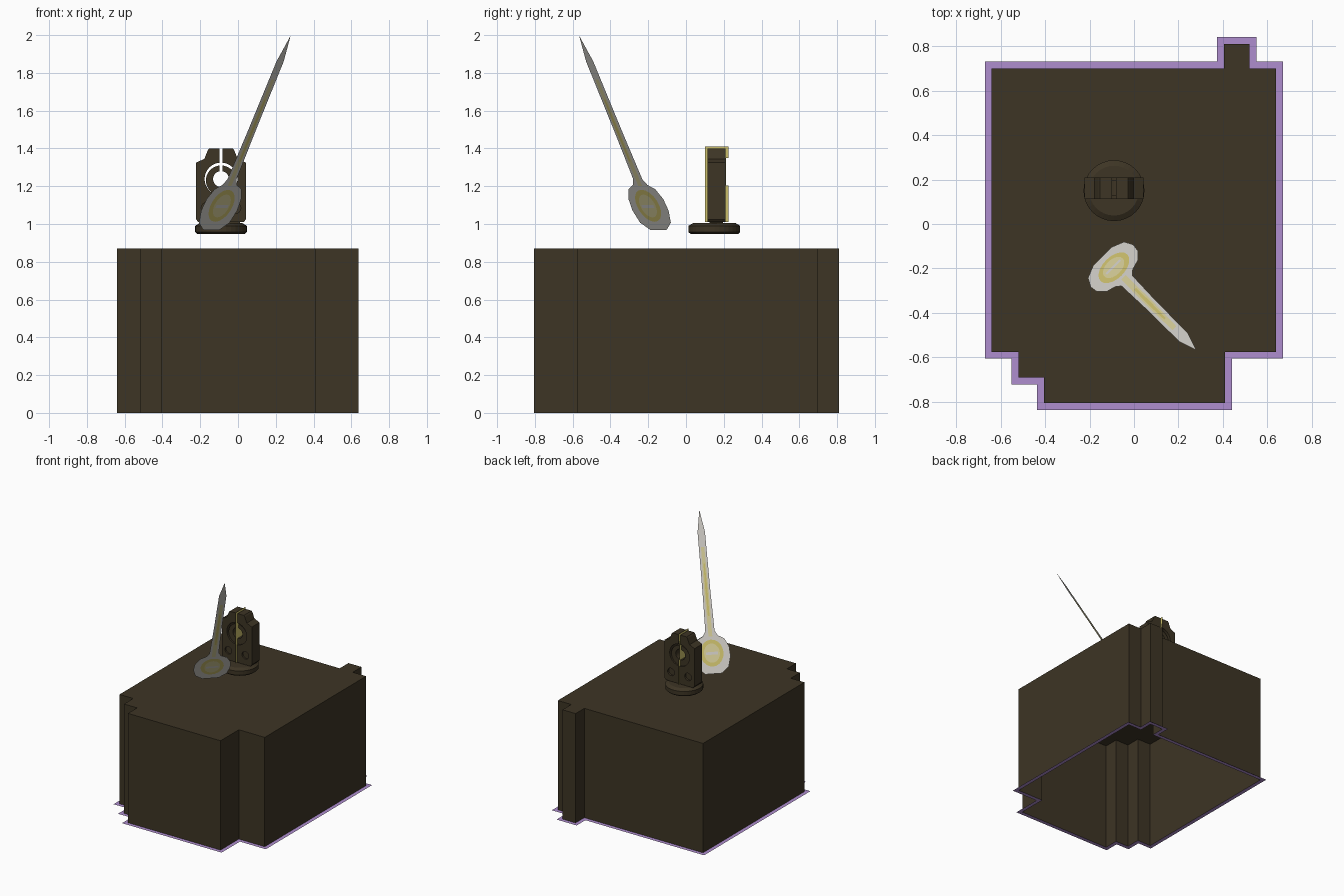
import bpy, bmesh, math
from mathutils import Vector, Matrix

if "Cube" in bpy.data.objects:
    bpy.data.objects.remove(bpy.data.objects["Cube"])


def material(name, rgb):
    m = bpy.data.materials.new(name)
    m.diffuse_color = (*rgb, 1)
    m.use_nodes = True
    m.node_tree.nodes["Principled BSDF"].inputs["Base Color"].default_value = m.diffuse_color
    return m


BROWN = material("dark brown", (0.047, 0.035, 0.018))
PURPLE = material("soft purple", (0.43, 0.27, 0.62))
GREY = material("warm light grey", (0.62, 0.60, 0.56))
PALE = material("pale yellow", (0.66, 0.60, 0.31))
YELLOW = material("yellow", (0.60, 0.52, 0.15))


def mesh_object(name, verts, faces, mat):
    me = bpy.data.meshes.new(name)
    me.from_pydata([tuple(v) for v in verts], [], faces)
    me.update()
    me.materials.append(mat)
    ob = bpy.data.objects.new(name, me)
    bpy.context.collection.objects.link(ob)
    return ob


def prism_y(name, profile, y0, y1, mat=BROWN):
    """Extrude an (x, z) outline along y."""
    n = len(profile)
    verts = [(x, y0, z) for x, z in profile] + [(x, y1, z) for x, z in profile]
    faces = [tuple(range(n)), tuple(reversed(range(n, 2 * n)))]
    faces += [(i, i + n, (i + 1) % n + n, (i + 1) % n) for i in range(n)]
    ob = mesh_object(name, verts, faces, mat)
    bm = bmesh.new()
    bm.from_mesh(ob.data)
    bmesh.ops.recalc_face_normals(bm, faces=bm.faces)
    bm.to_mesh(ob.data)
    bm.free()
    return ob


def circle(cx, cz, r, n=32, rz=None):
    return [(cx + r * math.cos(math.tau * i / n), cz + (rz or r) * math.sin(math.tau * i / n))
            for i in range(n)]


def cut(ob, cutter):
    """Subtract the cutter, apply, and remove it."""
    mod = ob.modifiers.new("cut", 'BOOLEAN')
    mod.operation, mod.solver, mod.object = 'DIFFERENCE', 'EXACT', cutter
    bpy.context.view_layer.update()
    dg = bpy.context.evaluated_depsgraph_get()
    new = bpy.data.meshes.new_from_object(ob.evaluated_get(dg))
    ob.modifiers.clear()
    ob.data = new
    bpy.data.objects.remove(cutter)


# Stepped body: walls and top, open underneath
foot = [(-.64, -.575), (-.52, -.575), (-.52, -.69), (-.405, -.69), (-.405, -.805),
        (.41, -.805), (.41, -.575), (.638, -.575), (.638, .70), (.52, .70),
        (.52, .81), (.405, .81), (.405, .70), (-.64, .70)]
N, H = len(foot), 0.87
mesh_object("body", [(x, y, 0) for x, y in foot] + [(x, y, H) for x, y in foot],
            [(i, (i + 1) % N, (i + 1) % N + N, i + N) for i in range(N)]
            + [tuple(range(N, 2 * N))], BROWN)

# Flat border on the ground, a mitred offset of the footprint
outer = []
for i, p in enumerate(foot):
    p, a, b = Vector(p), Vector(foot[i - 1]), Vector(foot[(i + 1) % N])
    d1, d2 = (p - a).normalized(), (b - p).normalized()
    outer.append(p + 0.031 * Vector((d1.y + d2.y, -d1.x - d2.x)))
mesh_object("ground_border", [(x, y, 0) for x, y in foot] + [(v.x, v.y, 0) for v in outer],
            [(i, i + N, (i + 1) % N + N, (i + 1) % N) for i in range(N)], PURPLE)

# Round base of the clamp, chamfered at both rims
CX, CY = -0.09, 0.15
rings = [(.125, .947), (.137, .957), (.137, .99), (.112, 1.005)]
S = 32
verts = [(CX + r * math.cos(math.tau * i / S), CY + r * math.sin(math.tau * i / S), z)
         for r, z in rings for i in range(S)]
faces = [(k * S + i, k * S + (i + 1) % S, (k + 1) * S + (i + 1) % S, (k + 1) * S + i)
         for k in range(3) for i in range(S)]
faces += [tuple(reversed(range(S))), tuple(range(3 * S, 4 * S))]
mesh_object("clamp_base", verts, faces, BROWN)
prism_y("clamp_foot", [(CX - .1, 1.0), (CX + .1, 1.0), (CX + .1, 1.03), (CX - .1, 1.03)],
        .125, .195)

# Clamp block with bore, slot and bolt recesses
Y0, Y1, BZ = 0.113, 0.21, 1.238
half = [(.12, 1.01), (.132, 1.025), (.132, 1.325), (.088, 1.345), (.07, 1.39), (.062, 1.40)]
block = prism_y("clamp_block", [(CX + x, z) for x, z in half]
                + [(CX - x, z) for x, z in reversed(half)], Y0, Y1)
cut(block, prism_y("bore_cutter", circle(CX, BZ, .087), 0, .4))


def slot():
    return prism_y("slot_cutter", [(CX - .008, BZ), (CX + .008, BZ),
                                   (CX + .008, 1.5), (CX - .008, 1.5)], 0, .4)


cut(block, slot())
for sx in (-1, 1):
    for ya, yb in ((0, Y0 + .015), (Y1 - .015, .4)):
        cut(block, prism_y("bolt_cutter", circle(CX + sx * .075, 1.085, .03, 16), ya, yb))

# Ring inside the bore
ring = prism_y("clamp_ring", circle(CX, BZ - .008, .08), Y0 + .012, Y1 - .012)
cut(ring, prism_y("hole_cutter", circle(CX, BZ, .042), 0, .4))
cut(ring, slot())

# Thin yellow sheet standing in the slot
sheet = [(.10, 1.01), (.224, 1.01), (.224, 1.205), (.212, 1.205), (.212, 1.35),
         (.224, 1.35), (.224, 1.41), (.10, 1.41)]
mesh_object("slot_sheet", [(CX, y, z) for y, z in sheet], [tuple(range(8))], YELLOW)

# Tilted flat spike with a rounded foot: s runs across, t along the spike
W = Vector((1, 1, 0)).normalized()
U = Vector((math.sqrt(.125), -math.sqrt(.125), math.sqrt(.75)))
NRM = W.cross(U)
ORIGIN = W * -0.203 + Vector((.002, -.002, .968))


def sheet_shape(name, pts, mat, lift=0.0):
    mesh_object(name, [ORIGIN + W * s + U * t + NRM * lift for s, t in pts],
                [tuple(range(len(pts)))], mat)


edge = [(.06, 0), (.115, .045), (.135, .12), (.13, .19), (.10, .25), (.055, .275),
        (.034, .31), (.029, .6), (.027, 1.03)]
sheet_shape("spike", edge + [(0, 1.19)] + [(-s, t) for s, t in reversed(edge)], GREY)

# Painted middle of the spike on both sides
strip = [(.014, .27), (.016, .6), (.012, .92)]
core = [(.006, .42), (.008, .6), (.005, .8)]
for side, k in (("front", 1), ("back", -1)):
    sheet_shape("spike_strip_" + side, strip + [(-s, t) for s, t in reversed(strip)],
                PALE, .002 * k)
    sheet_shape("spike_core_" + side, core + [(-s, t) for s, t in reversed(core)],
                YELLOW, .004 * k)
    sheet_shape("foot_patch_" + side, circle(0, .15, .085, 20, .098), YELLOW, .003 * k)
    sheet_shape("foot_centre_" + side, circle(0, .15, .058, 20, .07), PALE, .005 * k)
    sheet_shape("foot_bar_" + side, [(-.045, .138), (.045, .138), (.045, .158), (-.045, .158)],
                GREY, .007 * k)
